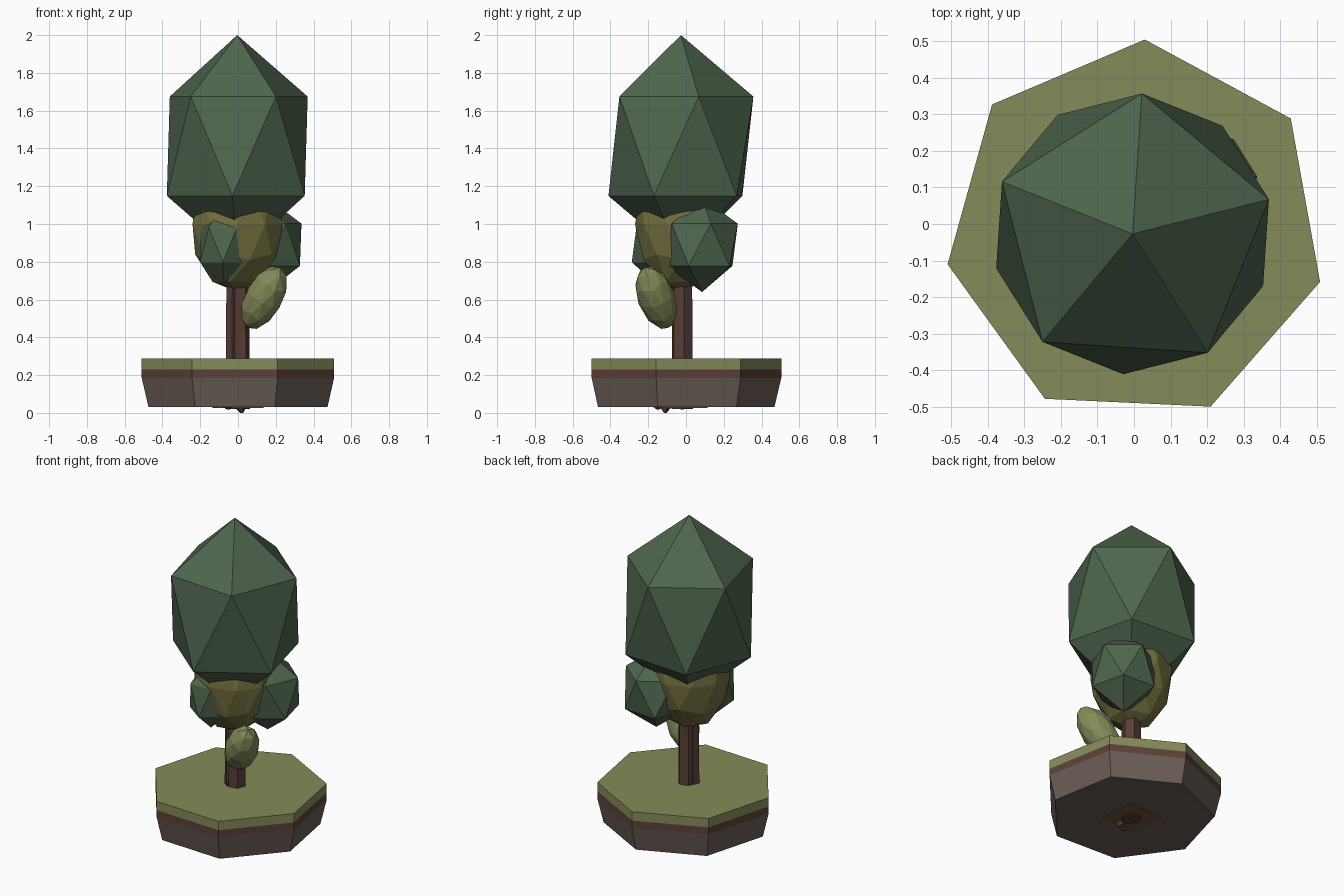
import bpy, bmesh, math
from mathutils import Vector, Matrix

if "Cube" in bpy.data.objects:
    bpy.data.objects.remove(bpy.data.objects["Cube"])


def mat(name, r, g, b):
    lin = [((c / 255 + 0.055) / 1.055) ** 2.4 for c in (r, g, b)]
    m = bpy.data.materials.new(name)
    m.diffuse_color = (*lin, 1)
    m.use_nodes = True
    m.node_tree.nodes["Principled BSDF"].inputs["Base Color"].default_value = m.diffuse_color
    return m


LEAF = mat("dark_leaf_green", 79, 102, 78)
OLIVE = mat("olive_leaf", 116, 112, 64)
GRASS = mat("grass_green", 132, 139, 88)
SOIL = mat("soil_brown", 92, 64, 58)
STONE = mat("stone_brown", 108, 94, 87)
BARK = mat("bark_brown", 88, 61, 54)
CLAY = mat("clay_brown", 112, 84, 52)


def add(name, bm, material):
    bmesh.ops.recalc_face_normals(bm, faces=bm.faces[:])
    me = bpy.data.meshes.new(name)
    bm.to_mesh(me)
    bm.free()
    me.materials.append(material)
    ob = bpy.data.objects.new(name, me)
    bpy.context.collection.objects.link(ob)
    return ob


def prism(name, n, rings, angle, material):
    """Lofted n-gon; rings are (x, y, z, radius)."""
    bm = bmesh.new()
    loops = [[bm.verts.new((x + r * math.cos(math.radians(angle) + i * math.tau / n),
                            y + r * math.sin(math.radians(angle) + i * math.tau / n), z))
              for i in range(n)] for x, y, z, r in rings]
    for a, b in zip(loops, loops[1:]):
        for i in range(n):
            j = (i + 1) % n
            bm.faces.new((a[i], a[j], b[j], b[i]))
    bm.faces.new(loops[0])
    bm.faces.new(loops[-1])
    return add(name, bm, material)


def facet_ball(name, centre, radius, height, angle, material):
    """Stretched icosahedron, first upper-ring corner at the given angle."""
    bm = bmesh.new()
    h = 1 / math.sqrt(5)
    pts = [(0, 0, 1), (0, 0, -1)]
    for i in range(5):
        for z, off in ((h, 0), (-h, 36)):
            a = math.radians(angle + off + 72 * i)
            pts.append((2 * h * math.cos(a), 2 * h * math.sin(a), z))
    for x, y, z in pts:
        bm.verts.new(Vector(centre) + Vector((x * radius, y * radius, z * height)))
    bmesh.ops.convex_hull(bm, input=bm.verts[:])
    return add(name, bm, material)


def bush(name, centre, scale, axis, material):
    """Flat-faced ellipsoid with its long z axis turned along axis."""
    bm = bmesh.new()
    rot = Vector((0, 0, 1)).rotation_difference(Vector(axis)).to_matrix().to_4x4()
    m = Matrix.Translation(centre) @ rot @ Matrix.Diagonal((*scale, 1))
    bmesh.ops.create_icosphere(bm, subdivisions=2, radius=1, matrix=m)
    return add(name, bm, material)


# Seven-sided island in three layers
CX, CY, R, A = 0.005, -0.018, 0.523, 87.3
prism("stone_base", 7, [(CX, CY, 0.03, R * 0.93), (CX, CY, 0.185, R)], A, STONE)
prism("soil_layer", 7, [(CX, CY, 0.185, R), (CX, CY, 0.23, R)], A, SOIL)
prism("grass_layer", 7, [(CX, CY, 0.23, R), (CX, CY, 0.287, R)], A, GRASS)

# Clay patch and root tips under the island
prism("clay_patch", 4, [(0, -0.02, 0.027, 0.175), (0, -0.02, 0.032, 0.175)], 50, CLAY)
for i, (x, y, z) in enumerate([(0.02, -0.11, 0.0), (-0.05, -0.15, 0.018), (0.01, -0.02, 0.018)]):
    prism(f"root_tip_{i + 1}", 5, [(x, y, z, 0.008), (x - 0.01, y, 0.04, 0.04)], 20, BARK)

# Trunk made of a main stem and a slimmer fused one
prism("trunk", 6, [(0.004, -0.02, 0.02, 0.06), (0.004, -0.02, 0.85, 0.055)], 10, BARK)
prism("side_stem", 5, [(-0.028, -0.035, 0.1, 0.038), (-0.028, -0.035, 0.8, 0.034)], 50, BARK)

# Foliage
facet_ball("main_crown", (-0.004, -0.027, 1.412), 0.43, 0.588, 86.2, LEAF)
facet_ball("right_clump", (0.152, 0.085, 0.89), 0.212, 0.25, 14, LEAF)
facet_ball("front_clump", (-0.08, -0.16, 0.89), 0.142, 0.207, 90, LEAF)
bush("inner_foliage", (-0.003, -0.03, 1.0), (0.25, 0.24, 0.36), (0, 0, 1), OLIVE)
bush("low_bush", (0.137, -0.157, 0.61), (0.1, 0.1, 0.192), (0.14, -0.1, 0.26), GRASS)
